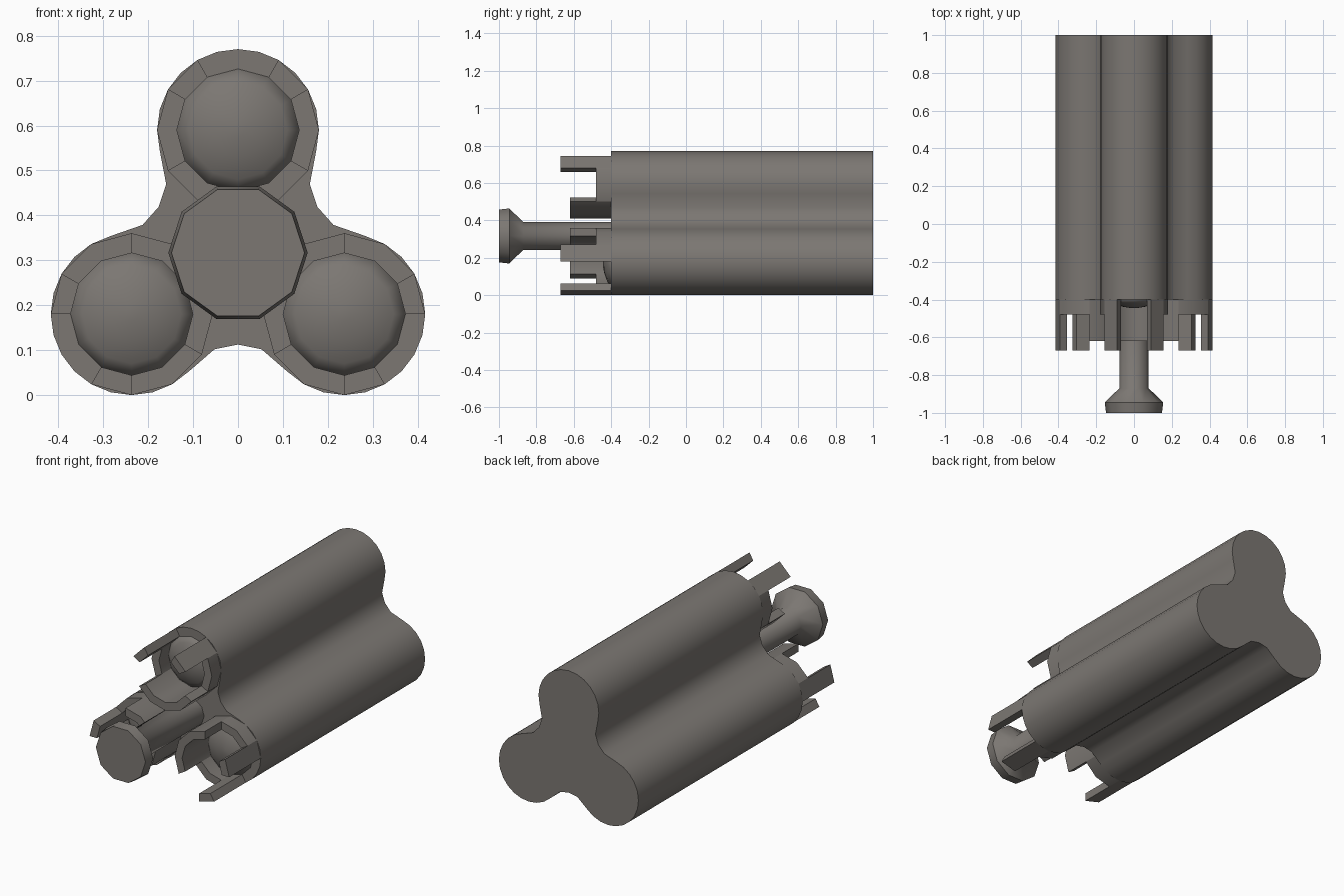
import bpy, bmesh, math
from mathutils import Vector

if "Cube" in bpy.data.objects:
    bpy.data.objects.remove(bpy.data.objects["Cube"])

CZ = 0.317            # height of the central axis
LOBE = 0.273          # axis to lobe centre
R_OUT, R_IN = 0.18, 0.136
FRONT = -0.40

metal = bpy.data.materials.new("warm dark grey")
metal.diffuse_color = (0.2, 0.185, 0.17, 1)
metal.use_nodes = True
metal.node_tree.nodes["Principled BSDF"].inputs["Base Color"].default_value = metal.diffuse_color


def polar(r, deg):
    a = math.radians(deg)
    return Vector((r * math.cos(a), r * math.sin(a)))


def finish(name, bm, angle):
    bmesh.ops.remove_doubles(bm, verts=bm.verts, dist=1e-5)
    bmesh.ops.recalc_face_normals(bm, faces=bm.faces)
    me = bpy.data.meshes.new(name)
    bm.to_mesh(me)
    bm.free()
    me.materials.append(metal)
    ob = bpy.data.objects.new(name, me)
    bpy.context.collection.objects.link(ob)
    bpy.ops.object.select_all(action='DESELECT')
    ob.select_set(True)
    bpy.context.view_layer.objects.active = ob
    bpy.ops.object.shade_smooth_by_angle(angle=math.radians(angle))


def prism(bm, pts, y0, y1):
    """Extrude an outline in the x-z plane along y."""
    a = [bm.verts.new((p.x, y0, p.y + CZ)) for p in pts]
    b = [bm.verts.new((p.x, y1, p.y + CZ)) for p in pts]
    bm.faces.new(a)
    bm.faces.new(b[::-1])
    for i in range(len(pts)):
        j = (i + 1) % len(pts)
        bm.faces.new((a[i], a[j], b[j], b[i]))


def lathe(bm, profile, c, sides):
    """Revolve (radius, y) points around an axis parallel to y."""
    rings = []
    for r, y in profile:
        ring = []
        for i in range(sides):
            p = c + polar(r, 360 * i / sides)
            ring.append(bm.verts.new((p.x, y, p.y + CZ)))
        rings.append(ring)
    for a, b in zip(rings, rings[1:]):
        for i in range(sides):
            j = (i + 1) % sides
            bm.faces.new((a[i], a[j], b[j], b[i]))
    bm.faces.new(rings[0])
    bm.faces.new(rings[-1][::-1])


# Three-lobed body with concave fillets between the lobes
outline = []
for turn in (0, 120, 240):
    centre = polar(LOBE, 90 + turn)
    outline += [polar(0.221, 16.3 + turn), polar(0.204, 30 + turn),
                polar(0.221, 43.7 + turn)]
    outline += [centre + polar(R_OUT, a + turn) for a in range(-15, 196, 15)]
bm = bmesh.new()
prism(bm, outline, FRONT, 1.0)
finish("three_lobed_body", bm, 40)

# Castellated collar on each lobe: (start angle, end angle, front y)
steps = [(-30, 30, -0.48), (30, 60, -0.67), (120, 150, -0.67),
         (150, 210, -0.48), (210, 330, -0.62)]
for n, turn in enumerate((0, 120, 240), 1):
    centre = polar(LOBE, 90 + turn)
    for k, (a0, a1, y) in enumerate(steps, 1):
        angs = [a + turn for a in range(a0, a1 + 1, 30)]
        pts = [centre + polar(R_OUT, a) for a in angs]
        pts += [centre + polar(R_IN, a) for a in reversed(angs)]
        bm = bmesh.new()
        prism(bm, pts, y, FRONT + 0.01)
        finish(f"collar_{n}_segment_{k}", bm, 40)

    # Low dome inside the collar
    bm = bmesh.new()
    lathe(bm, [(R_IN, FRONT + 0.01), (R_IN, FRONT - 0.002), (0.11, FRONT - 0.02),
               (0.06, FRONT - 0.038), (0.015, FRONT - 0.045)], centre, 12)
    finish(f"lobe_dome_{n}", bm, 60)

# Central stalk with flared knob
bm = bmesh.new()
lathe(bm, [(0.078, FRONT + 0.01), (0.078, -0.87), (0.155, -0.945), (0.148, -1.0)],
      Vector((0, 0)), 10)
finish("stalk_and_knob", bm, 50)
